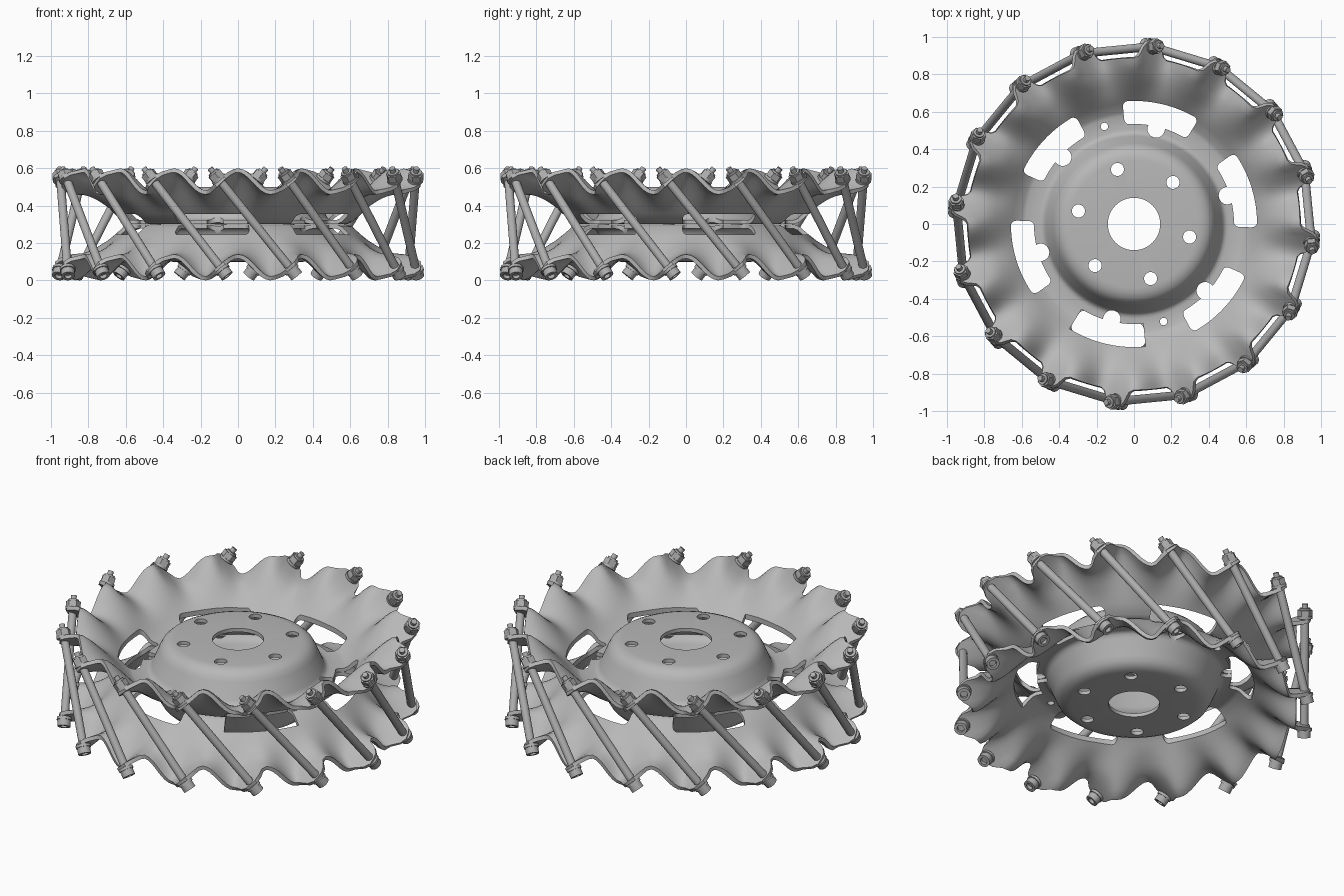
import bpy, bmesh, math
from mathutils import Matrix, Vector

cube = bpy.data.objects.get("Cube")
if cube:
    bpy.data.objects.remove(cube)

AXIS = math.radians(-73.125)      # symmetry axis shared by both plates
LUGS = 16
STEP = math.tau / LUGS
MEAN, AMP, BOLT_R, HEIGHT = 0.53, 0.059, 0.953, 0.6


def material(name, value):
    m = bpy.data.materials.new(name)
    m.use_nodes = True
    m.diffuse_color = (value, value, value, 1)
    m.node_tree.nodes["Principled BSDF"].inputs["Base Color"].default_value = (value, value, value, 1)
    return m


steel = material("sheet steel grey", 0.48)
bolt_steel = material("fastener grey", 0.42)


def polar(r, a, z):
    return Vector((r * math.cos(a), r * math.sin(a), z))


def make_object(name, bm, mat=None):
    bmesh.ops.recalc_face_normals(bm, faces=bm.faces)
    mesh = bpy.data.meshes.new(name)
    bm.to_mesh(mesh)
    bm.free()
    if mat:
        mesh.materials.append(mat)
    ob = bpy.data.objects.new(name, mesh)
    bpy.context.collection.objects.link(ob)
    return ob


def activate(ob):
    bpy.ops.object.select_all(action='DESELECT')
    ob.select_set(True)
    bpy.context.view_layer.objects.active = ob


def prism(bm, outline, z0, z1):
    """Extrude a flat outline of (x, y) points between two heights."""
    face = bm.faces.new([bm.verts.new((x, y, z0)) for x, y in outline])
    ext = bmesh.ops.extrude_face_region(bm, geom=[face])
    for v in ext["geom"]:
        if isinstance(v, bmesh.types.BMVert):
            v.co.z = z1


def circle(cx, cy, r, n):
    return [(cx + r * math.cos(math.tau * i / n), cy + r * math.sin(math.tau * i / n)) for i in range(n)]


# Wavy dished plate: hub dome, flat flange, cone and corrugated rim
PROFILE = [(.14, .49), (.34, .49), (.365, .487), (.39, .477), (.408, .46), (.422, .435), (.46, .345),
           (.472, .326), (.487, .315), (.505, .312), (.58, .312), (.605, .322), (.655, .367),
           (.69, .4), (.72, .426), (.75, .452), (.78, .476), (.81, .497), (.84, .513), (.87, .524), (.9, MEAN)]
SEGS = LUGS * 16


def plate_point(r, z, a):
    t = min(1, max(0, (r - .66) / .22))
    z += AMP * t ** 1.25 * math.sin(LUGS * a)
    if r > .8:                     # ears reach out under the bolts
        off = (a + STEP / 2) % STEP - STEP / 2
        rim = .89 + .092 * math.exp(-(math.degrees(off) / 3.6) ** 4)
        r = .8 + (r - .8) * (rim - .8) / .1
    return polar(r, a, z)


bm = bmesh.new()
rings = [[bm.verts.new(plate_point(r, z, math.tau * i / SEGS)) for i in range(SEGS)] for r, z in PROFILE]
for inner, outer in zip(rings, rings[1:]):
    for i in range(SEGS):
        j = (i + 1) % SEGS
        bm.faces.new((inner[i], outer[i], outer[j], inner[j]))
plate = make_object("upper_plate", bm, steel)
solid = plate.modifiers.new("thickness", 'SOLIDIFY')
solid.thickness = 0.022
solid.offset = 0

# Cutters: curved slots, slot notches, and round holes
slots, notches, holes = bmesh.new(), bmesh.new(), bmesh.new()
for k in range(6):
    mid = math.radians(30 + 60 * k)
    half = math.radians(18.5)
    arc = [mid - half + 2 * half * i / 16 for i in range(17)]
    prism(slots, [polar(.658, a, 0).xy for a in arc] + [polar(.535, a, 0).xy for a in reversed(arc)], .2, .45)
    prism(notches, circle(*polar(.522, mid, 0).xy, .047, 20), .2, .45)
    prism(holes, circle(*polar(.305, math.radians(60 * k), 0).xy, .035, 24), .4, .6)
for side in (-1, 1):
    prism(holes, circle(side * .545, 0, .02, 16), .2, .4)
corners = [e for e in slots.edges if abs(e.verts[0].co.z - e.verts[1].co.z) > .1
           and len(e.link_faces) == 2 and e.calc_face_angle(0) > 1]
bmesh.ops.bevel(slots, geom=corners, offset=.03, segments=4, profile=.5, affect='EDGES')

activate(plate)
bpy.ops.object.modifier_apply(modifier="thickness")
for name, cut in (("slot_cutter", slots), ("notch_cutter", notches), ("hole_cutter", holes)):
    cutter = make_object(name, cut)
    cutter.hide_render = True
    mod = plate.modifiers.new(name, 'BOOLEAN')
    mod.operation, mod.solver, mod.object = 'DIFFERENCE', 'EXACT', cutter
    activate(plate)
    bpy.ops.object.modifier_apply(modifier=name)
    bpy.data.objects.remove(cutter)
bpy.ops.object.shade_smooth_by_angle(angle=math.radians(35))

# The lower plate is the same pressing turned over
turn = Matrix.Rotation(AXIS, 4, 'Z')
lower = bpy.data.objects.new("lower_plate", plate.data)
bpy.context.collection.objects.link(lower)
plate.matrix_world = turn
lower.matrix_world = Matrix.Translation((0, 0, HEIGHT)) @ turn @ Matrix.Rotation(math.pi, 4, 'X')

# Slanted tie rods: each joins an upper ear to the next lower ear
top = polar(BOLT_R, 0, MEAN)
low = polar(BOLT_R, STEP, HEIGHT - MEAN)
length = (top - low).length


def stack(name, parts):
    """Stack of coaxial prisms, each (radius, start, end, sides)."""
    bm = bmesh.new()
    for r, z0, z1, n in parts:
        prism(bm, circle(0, 0, r, n), z0, z1)
    ob = make_object(name, bm, bolt_steel)
    activate(ob)
    bpy.ops.object.shade_smooth_by_angle(angle=math.radians(35))
    return ob


def socket_head():
    """Round bolt head with a sunken hex socket, facing down."""
    bm = bmesh.new()
    prism(bm, circle(0, 0, .036, 24), -.06, -.022)
    end = min(bm.faces, key=lambda f: f.calc_center_median().z)
    bmesh.ops.inset_individual(bm, faces=[end], thickness=.016)
    hole = bmesh.ops.extrude_face_region(bm, geom=[end])
    bmesh.ops.translate(bm, verts=[v for v in hole["geom"] if isinstance(v, bmesh.types.BMVert)], vec=(0, 0, .02))
    bmesh.ops.delete(bm, geom=[end] if end.is_valid else [], context='FACES_ONLY')
    ob = make_object("bolt_head", bm, bolt_steel)
    activate(ob)
    bpy.ops.object.shade_smooth_by_angle(angle=math.radians(35))
    return ob


prototypes = [
    stack("tie_rod", [(.023, 0, length, 20)]),
    stack("washers", [(.042, -.024, -.008, 24), (.042, length + .008, length + .022, 24)]),
    stack("hex_nut", [(.041, length + .02, length + .056, 6), (.03, length + .056, length + .066, 16)]),
    stack("bolt_tip", [(.016, length, length + .09, 14)]),
    socket_head(),
]
frame = Matrix.Translation(low) @ (top - low).to_track_quat('Z', 'Y').to_matrix().to_4x4()
for proto in prototypes:
    for k in range(LUGS):
        ob = proto
        if k:
            ob = bpy.data.objects.new(proto.name + "_" + str(k + 1), proto.data)
            bpy.context.collection.objects.link(ob)
        ob.matrix_world = Matrix.Rotation(AXIS + k * STEP, 4, 'Z') @ frame
